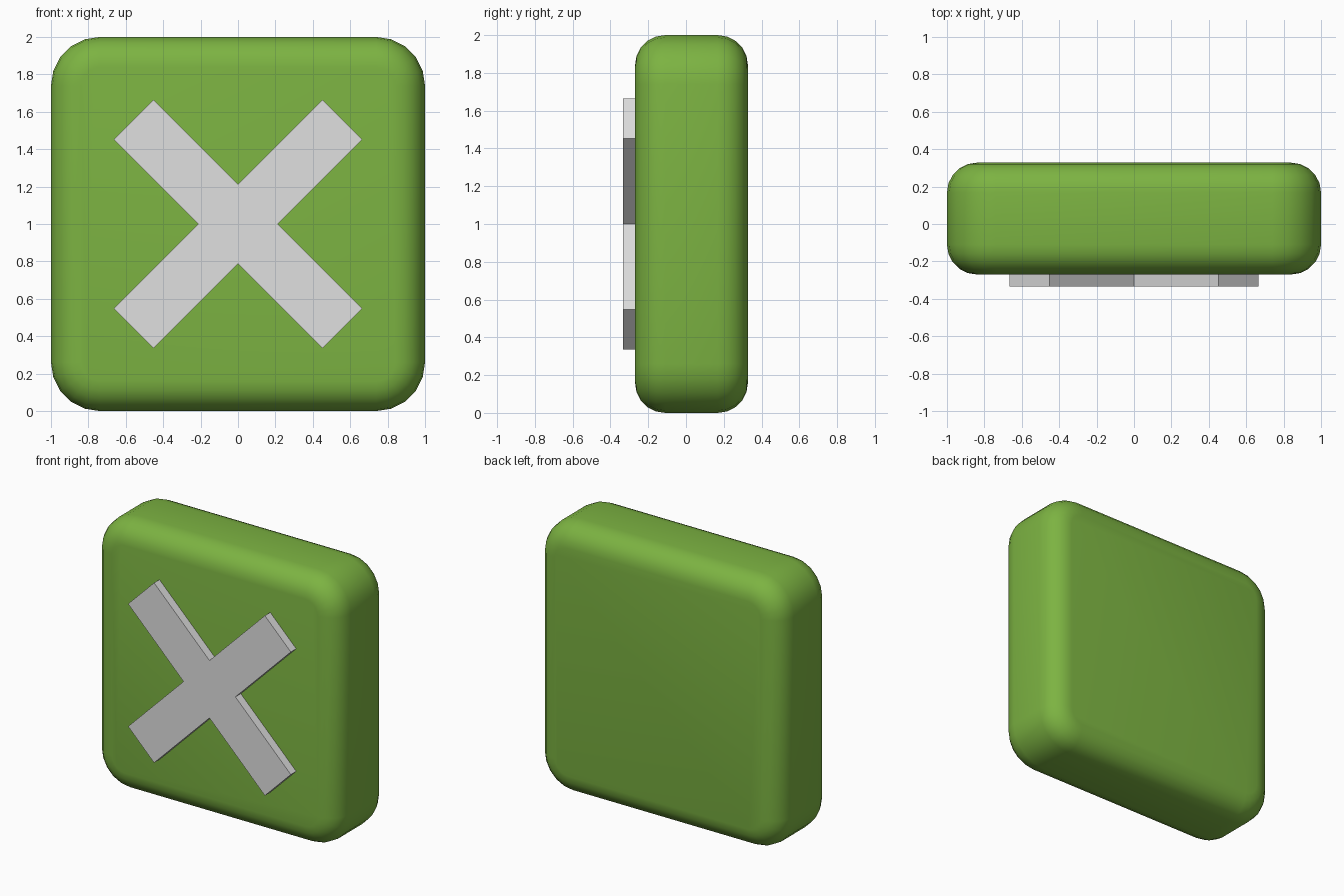
import bpy, bmesh, math

if "Cube" in bpy.data.objects:
    bpy.data.objects.remove(bpy.data.objects["Cube"])

def material(name, rgb):
    m = bpy.data.materials.new(name)
    m.diffuse_color = (*rgb, 1)
    m.use_nodes = True
    m.node_tree.nodes["Principled BSDF"].inputs["Base Color"].default_value = m.diffuse_color
    return m

def add_object(name, bm, mat):
    bmesh.ops.recalc_face_normals(bm, faces=bm.faces)
    me = bpy.data.meshes.new(name)
    bm.to_mesh(me)
    bm.free()
    me.materials.append(mat)
    ob = bpy.data.objects.new(name, me)
    bpy.context.collection.objects.link(ob)
    return ob

green = material("leaf green", (0.202, 0.451, 0.054))
grey = material("light grey", (0.745, 0.745, 0.745))

# Rounded slab body: stacked rounded-square rings, inset along a quarter round
FRONT, BACK, R_EDGE, R_CORNER = -0.27, 0.328, 0.16, 0.26
CORNER_SEG, EDGE_SEG = 5, 5

def ring(bm, inset, y):
    c, r = 1 - R_CORNER, R_CORNER - inset
    verts = []
    for q, (sx, sz) in enumerate([(1, 1), (-1, 1), (-1, -1), (1, -1)]):
        for i in range(CORNER_SEG + 1):
            a = math.pi / 2 * (q + i / CORNER_SEG)
            verts.append(bm.verts.new((sx * c + r * math.cos(a), y, 1 + sz * c + r * math.sin(a))))
    return verts

bm = bmesh.new()
arc = [(R_EDGE * (1 - math.cos(t)), R_EDGE * (1 - math.sin(t)))
       for t in (math.pi / 2 * i / EDGE_SEG for i in range(EDGE_SEG + 1))]
rings = [ring(bm, d, FRONT + h) for d, h in reversed(arc)]
rings += [ring(bm, d, BACK - h) for d, h in arc]
n = len(rings[0])
for a, b in zip(rings, rings[1:]):
    for i in range(n):
        j = (i + 1) % n
        bm.faces.new((a[i], a[j], b[j], b[i]))
bm.faces.new(rings[0])
bm.faces.new(rings[-1])
body = add_object("body", bm, green)
bpy.context.view_layer.objects.active = body
body.select_set(True)
bpy.ops.object.shade_smooth_by_angle(angle=math.radians(40))

# Diagonal cross plate on the front, one outline extruded into the body
W, L = 0.15, 0.79
bm = bmesh.new()
outline = []
for q in range(4):
    a = math.pi / 4 + q * math.pi / 2
    for u, v in ((L, -W), (L, W), (W, W)):
        outline.append(bm.verts.new((u * math.cos(a) - v * math.sin(a), -0.333,
                                     1 + u * math.sin(a) + v * math.cos(a))))
face = bm.faces.new(outline)
ext = bmesh.ops.extrude_face_region(bm, geom=[face], use_keep_orig=True)
new = [g for g in ext["geom"] if isinstance(g, bmesh.types.BMVert)]
bmesh.ops.translate(bm, verts=new, vec=(0, 0.07, 0))
add_object("front_cross", bm, grey)
